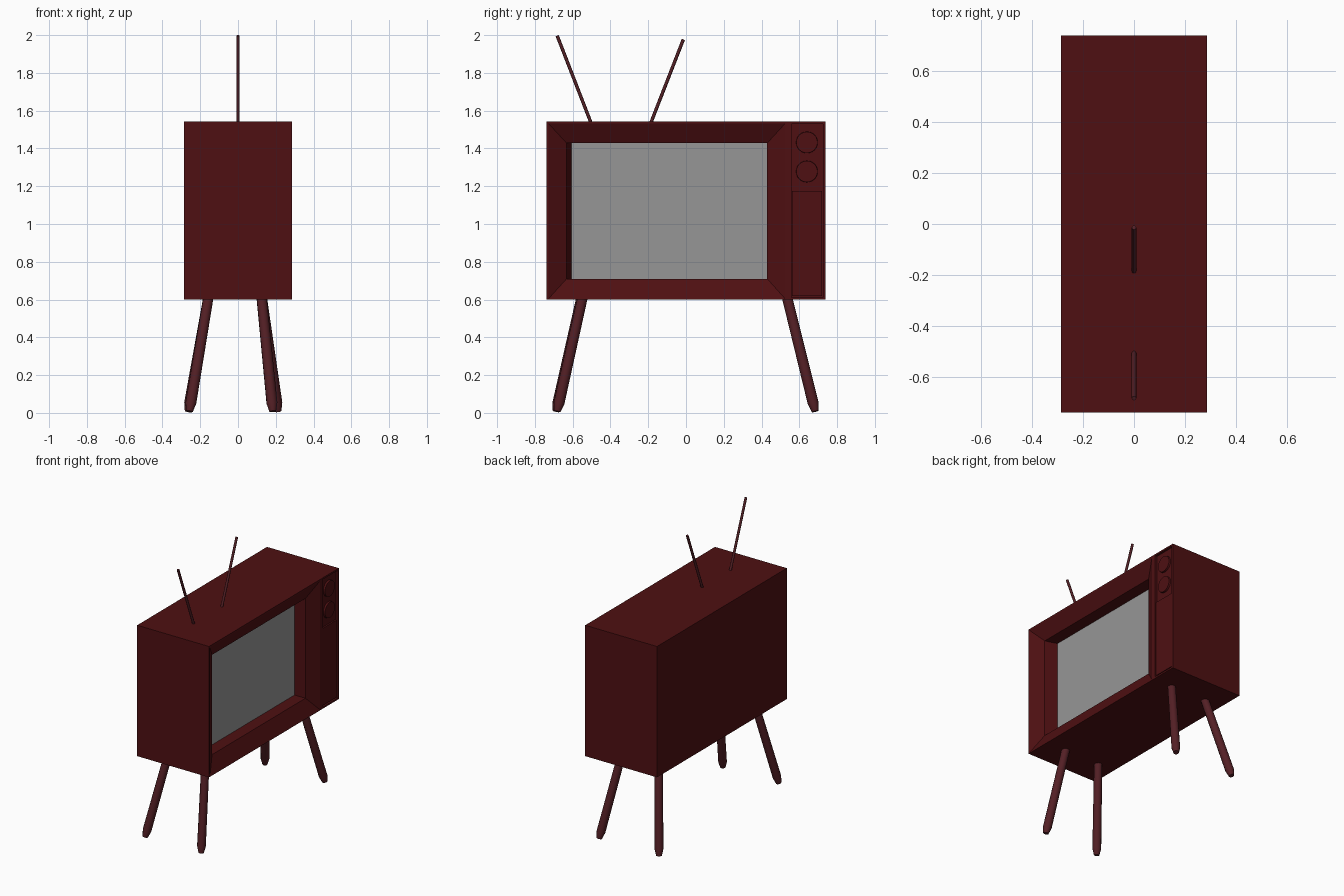
import bpy, bmesh, math
from mathutils import Vector

if "Cube" in bpy.data.objects:
    bpy.data.objects.remove(bpy.data.objects["Cube"])


def material(name, rgb):
    m = bpy.data.materials.new(name)
    m.diffuse_color = (*rgb, 1)
    return m


wood = material("dark_red_wood", (0.077, 0.005, 0.006))
dark = material("leg_brown", (0.088, 0.014, 0.0185))
glass = material("grey_glass", (0.42, 0.42, 0.42))
glass.diffuse_color = (0.305, 0.305, 0.305, 1)


def finish(name, bm, mat, recalc=True):
    if recalc:
        bmesh.ops.recalc_face_normals(bm, faces=bm.faces)
    me = bpy.data.meshes.new(name)
    bm.to_mesh(me)
    bm.free()
    ob = bpy.data.objects.new(name, me)
    bpy.context.collection.objects.link(ob)
    me.materials.append(mat)
    return ob


def loft(name, rects, mat, cap_start=False, cap_end=False):
    """Bridge rectangles given as (x, y0, y1, z0, z1)."""
    bm = bmesh.new()
    rings = [[bm.verts.new((x, y, z)) for y, z in
              ((y0, z0), (y1, z0), (y1, z1), (y0, z1))] for x, y0, y1, z0, z1 in rects]
    for a, b in zip(rings, rings[1:]):
        for i in range(4):
            j = (i + 1) % 4
            bm.faces.new((a[i], a[j], b[j], b[i]))
    if cap_start:
        bm.faces.new(rings[0][::-1])
    if cap_end:
        bm.faces.new(rings[-1])
    return finish(name, bm, mat, recalc=False)


def rod(name, top, foot, profile, sides, mat):
    """Round bar from top to foot; profile holds (fraction along, radius)."""
    top, foot = Vector(top), Vector(foot)
    q = (foot - top).to_track_quat('Z', 'Y')
    bm = bmesh.new()
    rings = []
    for t, r in profile:
        c = top.lerp(foot, t)
        rings.append([bm.verts.new(c + q @ Vector((r * math.cos(2 * math.pi * i / sides),
                                                   r * math.sin(2 * math.pi * i / sides), 0)))
                      for i in range(sides)])
    for a, b in zip(rings, rings[1:]):
        for i in range(sides):
            j = (i + 1) % sides
            bm.faces.new((a[i], a[j], b[j], b[i]))
    bm.faces.new(rings[0])
    bm.faces.new(rings[-1])
    ob = finish(name, bm, mat)
    bpy.ops.object.select_all(action='DESELECT')
    ob.select_set(True)
    bpy.context.view_layer.objects.active = ob
    bpy.ops.object.shade_smooth_by_angle(angle=math.radians(50))
    return ob


X, Y, Z0, Z1, SPLIT = 0.286, 0.738, 0.60, 1.542, 0.555

# cabinet shell, open at the screen side
loft("cabinet", [(-X, -Y, Y, Z0, Z1), (X, -Y, Y, Z0, Z1)], wood, cap_start=True)

# mitred bezel sloping into the screen recess
loft("screen_bezel", [(X, -Y, SPLIT, Z0, Z1),
                      (X, -Y + 0.01, 0.525, Z0 + 0.004, Z1 - 0.01),
                      (X - 0.05, -0.632, 0.43, 0.71, 1.428),
                      (X - 0.137, -0.605, 0.43, 0.71, 1.428)], wood)
loft("screen", [(X - 0.137, -0.605, 0.43, 0.71, 1.428)], glass, cap_end=True)

# control strip: rim, shallow recess, and a raised lower speaker plate
R = 0.012
loft("control_panel", [(X, SPLIT, Y, Z0, Z1),
                       (X, SPLIT + 0.003, Y - R, Z0 + R, Z1 - R),
                       (X - 0.015, SPLIT + 0.003, Y - R, Z0 + R, Z1 - R)], wood, cap_end=True)
loft("speaker_plate", [(X - 0.015, 0.562, 0.72, 0.62, 1.175),
                       (X - 0.004, 0.562, 0.72, 0.62, 1.175)], wood, cap_end=True)

# two tuning dials
for label, z in (("upper", 1.432), ("lower", 1.278)):
    rod(label + "_dial", (X - 0.02, 0.64, z), (X - 0.002, 0.64, z),
        [(0, 0.058), (1, 0.056)], 24, wood)

# splayed legs with tapered feet
for label, top, foot in (
        ("front_left_leg", (-0.152, -0.547, 0.64), (-0.257, -0.688, 0.008)),
        ("front_right_leg", (0.122, -0.541, 0.64), (0.184, -0.682, 0.008)),
        ("back_left_leg", (-0.152, 0.528, 0.64), (-0.264, 0.684, 0.008)),
        ("back_right_leg", (0.122, 0.528, 0.64), (0.212, 0.684, 0.008))):
    rod(label, top, foot, [(0, 0.027), (0.93, 0.029), (1, 0.018)], 12, dark)

# twin antennas
for label, base, tip in (("left_antenna", (-0.497, 1.52), (-0.682, 1.997)),
                         ("right_antenna", (-0.192, 1.52), (-0.014, 1.977))):
    rod(label, (0, *base), (0, *tip), [(0, 0.009), (1, 0.009)], 8, dark)

for m in bpy.data.materials:
    if m.users and not m.is_grease_pencil:
        m.use_nodes = True
        m.node_tree.nodes["Principled BSDF"].inputs["Base Color"].default_value = m.diffuse_color
